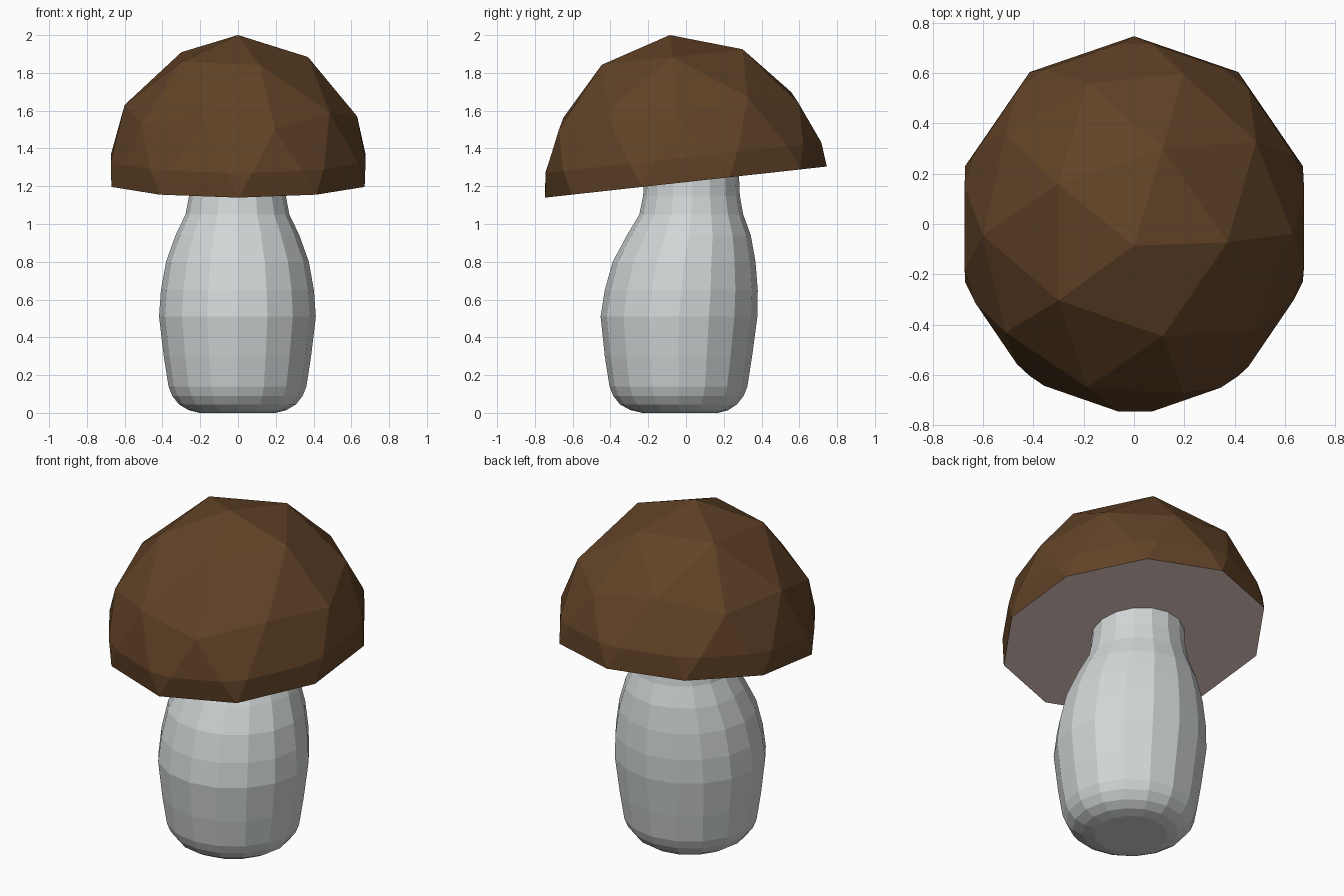
import bpy, bmesh, math
from mathutils import Matrix

if "Cube" in bpy.data.objects:
    bpy.data.objects.remove(bpy.data.objects["Cube"])


def material(name, rgb):
    m = bpy.data.materials.new(name)
    m.diffuse_color = (*rgb, 1)
    m.use_nodes = True
    m.node_tree.nodes["Principled BSDF"].inputs["Base Color"].default_value = m.diffuse_color
    return m


def add_object(name, bm, mats):
    bmesh.ops.recalc_face_normals(bm, faces=bm.faces)
    me = bpy.data.meshes.new(name)
    bm.to_mesh(me)
    bm.free()
    for m in mats:
        me.materials.append(m)
    ob = bpy.data.objects.new(name, me)
    bpy.context.collection.objects.link(ob)
    return ob


brown = material("cap brown", (0.12, 0.055, 0.02))
cream = material("underside pale pink", (0.82, 0.65, 0.61))
white = material("stem off white", (0.64, 0.67, 0.67))

# Stem: 16-sided leaning lathe, each ring is (radius, z, y offset)
SIDES = 16
rings = [(0.20, 0.0, -0.03), (0.26, 0.015, -0.035), (0.31, 0.045, -0.04),
         (0.345, 0.09, -0.04), (0.365, 0.14, -0.04), (0.39, 0.3, -0.04),
         (0.415, 0.51, -0.037), (0.405, 0.65, -0.025), (0.378, 0.8, -0.01),
         (0.328, 0.94, 0.015), (0.275, 1.05, 0.028), (0.256, 1.15, 0.029),
         (0.25, 1.27, 0.03)]
bm = bmesh.new()
loops = []
for r, z, y in rings:
    angles = [2 * math.pi * i / SIDES for i in range(SIDES)]
    loops.append([bm.verts.new((r * math.cos(a) - 0.003, y + r * math.sin(a), z)) for a in angles])
for lo, hi in zip(loops, loops[1:]):
    for i in range(SIDES):
        j = (i + 1) % SIDES
        bm.faces.new((lo[i], lo[j], hi[j], hi[i]))
bm.faces.new(loops[0][::-1])
bm.faces.new(loops[-1])
add_object("stem", bm, [white])

# Cap: upper half of a low-poly icosphere with a bulging ring above the rim
bm = bmesh.new()
bmesh.ops.create_icosphere(bm, subdivisions=2, radius=1)
bmesh.ops.delete(bm, geom=[v for v in bm.verts if v.co.z < -0.01], context='VERTS')
bmesh.ops.scale(bm, vec=(0.705, 0.75, 0.783), verts=bm.verts)
cut = bmesh.ops.bisect_plane(bm, geom=bm.verts[:] + bm.edges[:] + bm.faces[:],
                             plane_co=(0, 0, 0.13), plane_no=(0, 0, 1))
for v in cut['geom_cut']:
    if isinstance(v, bmesh.types.BMVert):
        k = 1 / math.hypot(v.co.x / 0.69, v.co.y / 0.738)
        v.co.x *= k
        v.co.y *= k

# Flat underside
bmesh.ops.holes_fill(bm, edges=[e for e in bm.edges if e.is_boundary], sides=0)
for f in bm.faces:
    f.material_index = 1 if max(v.co.z for v in f.verts) < 0.01 else 0
bmesh.ops.transform(bm, verts=bm.verts,
                    matrix=Matrix.Translation((0, 0, 1.222)) @ Matrix.Rotation(0.11, 4, 'X'))
add_object("cap", bm, [brown, cream])
